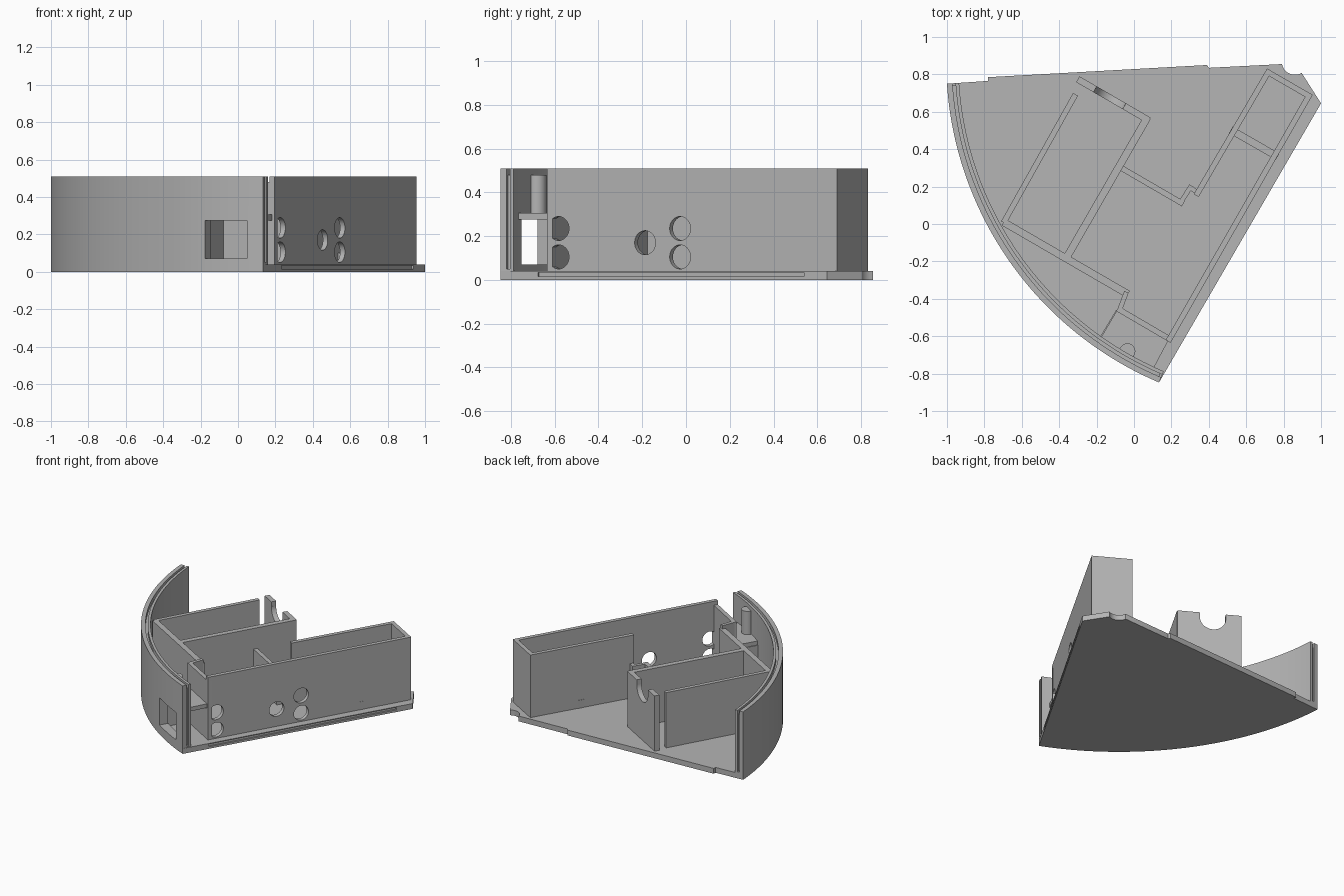
import bpy, bmesh, math
from mathutils import Vector, Matrix

if "Cube" in bpy.data.objects:
    bpy.data.objects.remove(bpy.data.objects["Cube"], do_unlink=True)

grey = bpy.data.materials.new("plain_grey")
grey.use_nodes = True
grey.diffuse_color = (0.46, 0.46, 0.46, 1)
grey.node_tree.nodes["Principled BSDF"].inputs["Base Color"].default_value = grey.diffuse_color

HUB = Vector((0.864, 0.872))      # centre of the curved wall
R = 1.868                         # outer radius
A0, A1 = 183.74, 246.99           # wall end angles
TOP, LOW, FLOOR = 0.51, 0.455, 0.04
ALONG = Vector((0.5, 0.866, 0))   # direction of the long wall
ACROSS = Vector((0.866, -0.5, 0))


def finish(bm, name):
    bmesh.ops.recalc_face_normals(bm, faces=bm.faces)
    mesh = bpy.data.meshes.new(name)
    bm.to_mesh(mesh)
    bm.free()
    ob = bpy.data.objects.new(name, mesh)
    bpy.context.collection.objects.link(ob)
    mesh.materials.append(grey)
    return ob


def prism(name, outline, z0, z1):
    bm = bmesh.new()
    face = bm.faces.new([bm.verts.new((p[0], p[1], z0)) for p in outline])
    ext = bmesh.ops.extrude_face_region(bm, geom=[face])
    bmesh.ops.translate(bm, vec=(0, 0, z1 - z0),
                        verts=[v for v in ext["geom"] if isinstance(v, bmesh.types.BMVert)])
    return finish(bm, name)


def wall(name, a, b, thick, top, bottom=FLOOR - 0.01):
    a, b = Vector(a), Vector(b)
    d = (b - a).normalized() * thick / 2
    n = Vector((-d.y, d.x))
    a, b = a - d, b + d
    return prism(name, [a + n, a - n, b - n, b + n], bottom, top)


def arc(radius, start, end, steps=64):
    angles = [math.radians(start + (end - start) * i / steps) for i in range(steps + 1)]
    return [HUB + radius * Vector((math.cos(t), math.sin(t))) for t in angles]


def ring(name, inner, outer, start, end, z0, z1):
    return prism(name, arc(outer, start, end) + arc(inner, end, start), z0, z1)


def rod(name, centre, axis, radius, depth):
    bm = bmesh.new()
    turn = Vector((0, 0, 1)).rotation_difference(Vector(axis)).to_matrix().to_4x4()
    bmesh.ops.create_cone(bm, cap_ends=True, segments=40, radius1=radius, radius2=radius,
                          depth=depth, matrix=Matrix.Translation(centre) @ turn)
    return finish(bm, name)


def cut(target, cutter):
    mod = target.modifiers.new("cut", "BOOLEAN")
    mod.operation, mod.solver, mod.object = "DIFFERENCE", "EXACT", cutter
    bpy.context.view_layer.objects.active = target
    bpy.ops.object.modifier_apply(modifier=mod.name)
    bpy.data.objects.remove(cutter, do_unlink=True)


def smooth(ob):
    bpy.ops.object.select_all(action="DESELECT")
    ob.select_set(True)
    bpy.context.view_layer.objects.active = ob
    bpy.ops.object.shade_smooth_by_angle(angle=math.radians(30))


# Wedge-shaped floor with a round notch at the hub and a grooved edge
back = [(1, 0.645), (0.895, 0.81), (0.79, 0.855), (0.4, 0.835), (0.39, 0.85),
        (-0.78, 0.785), (-0.78, 0.765)]
floor = prism("floor", arc(R, A0, A1) + back, 0, FLOOR)
cut(floor, rod("notch", (0.86, 0.868, 0), (0, 0, 1), 0.07, 0.3))
cut(floor, wall("edge_groove", (0.24, -0.668), (0.932, 0.53), 0.024, 0.034, 0.016))
smooth(floor)

# Curved outer wall with a groove along its top and both ends
shell = ring("curved_wall", R - 0.065, R, A0, A1, 0.0, TOP)
cut(shell, ring("top_groove", R - 0.046, R - 0.03, A0 - 1, A1 + 1, 0.48, TOP + 0.1))
for angle in (A0, A1):
    cut(shell, ring("end_groove", R - 0.046, R - 0.03, angle - 0.4, angle + 0.4, 0.05, TOP + 0.1))

# Window through the curved wall
out = Vector((-0.5, -0.866))
side = Vector((0.866, -0.5))
mid = HUB + out * (R - 0.03)
w0, w1 = mid - side * 0.125, mid + side * 0.135
cut(shell, prism("window", [w0 - out * 0.1, w0 + out * 0.1, w1 + out * 0.1, w1 - out * 0.1],
                 0.07, 0.275))
smooth(shell)

# Long straight wall with round ports
long_wall = wall("long_wall", (0.19, -0.615), (0.935, 0.685), 0.03, TOP)
for y, z in [(-0.575, 0.235), (-0.575, 0.105), (-0.18, 0.17), (-0.02, 0.235), (-0.02, 0.105)]:
    x = 0.19 + (y + 0.615) / 1.74
    cut(long_wall, rod("port", (x, y, z), ACROSS, 0.055, 0.2))
smooth(long_wall)

# Narrow chamber beside the long wall
wall("chamber_end_wall", (0.935, 0.685), (0.717, 0.811), 0.03, TOP)
wall("chamber_inner_wall", (0.717, 0.811), (0.34, 0.165), 0.03, TOP)
wall("chamber_partition", (0.535, 0.493), (0.75, 0.37), 0.04, 0.1)
wall("hook_wall", (0.335, 0.172), (0.3, 0.195), 0.025, 0.3)
wall("hook_side", (0.3, 0.195), (0.25, 0.115), 0.025, 0.3)
wall("low_wall", (0.25, 0.115), (-0.06, 0.295), 0.03, 0.3)

# Open box in the middle
wall("box_inner_wall", (0.06, 0.55), (-0.355, -0.17), 0.04, LOW)
wall("box_base_wall", (-0.68, 0.0), (-0.05, -0.365), 0.04, LOW)
wall("box_outer_wall", (-0.69, 0.02), (-0.32, 0.68), 0.03, LOW)

# Cradle plate with a U-shaped saddle
cradle = wall("cradle_plate", (0.065, 0.562), (-0.285, 0.765), 0.036, LOW)
cut(cradle, rod("saddle", (-0.13, 0.675, 0.42), ALONG, 0.09, 0.3))
cut(cradle, wall("saddle_mouth", (-0.162, 0.6935), (-0.098, 0.6565), 0.106, 0.6, 0.42))
smooth(cradle)

# Corner bay behind the window: jog wall, back wall, jamb, shelf and post
wall("jog_wall", (-0.045, -0.375), (-0.075, -0.455), 0.025, 0.48)
wall("bay_wall", (-0.075, -0.46), (0.19, -0.615), 0.03, 0.48)
wall("window_jamb", (-0.18, -0.625), (-0.09, -0.475), 0.025, 0.275)
prism("bay_shelf", [(-0.09, -0.46), (-0.19, -0.63), (-0.1, -0.7), (0.095, -0.79), (0.185, -0.62)],
      0.275, 0.305)
smooth(rod("post", (-0.035, -0.68, 0.39), (0, 0, 1), 0.042, 0.18))
